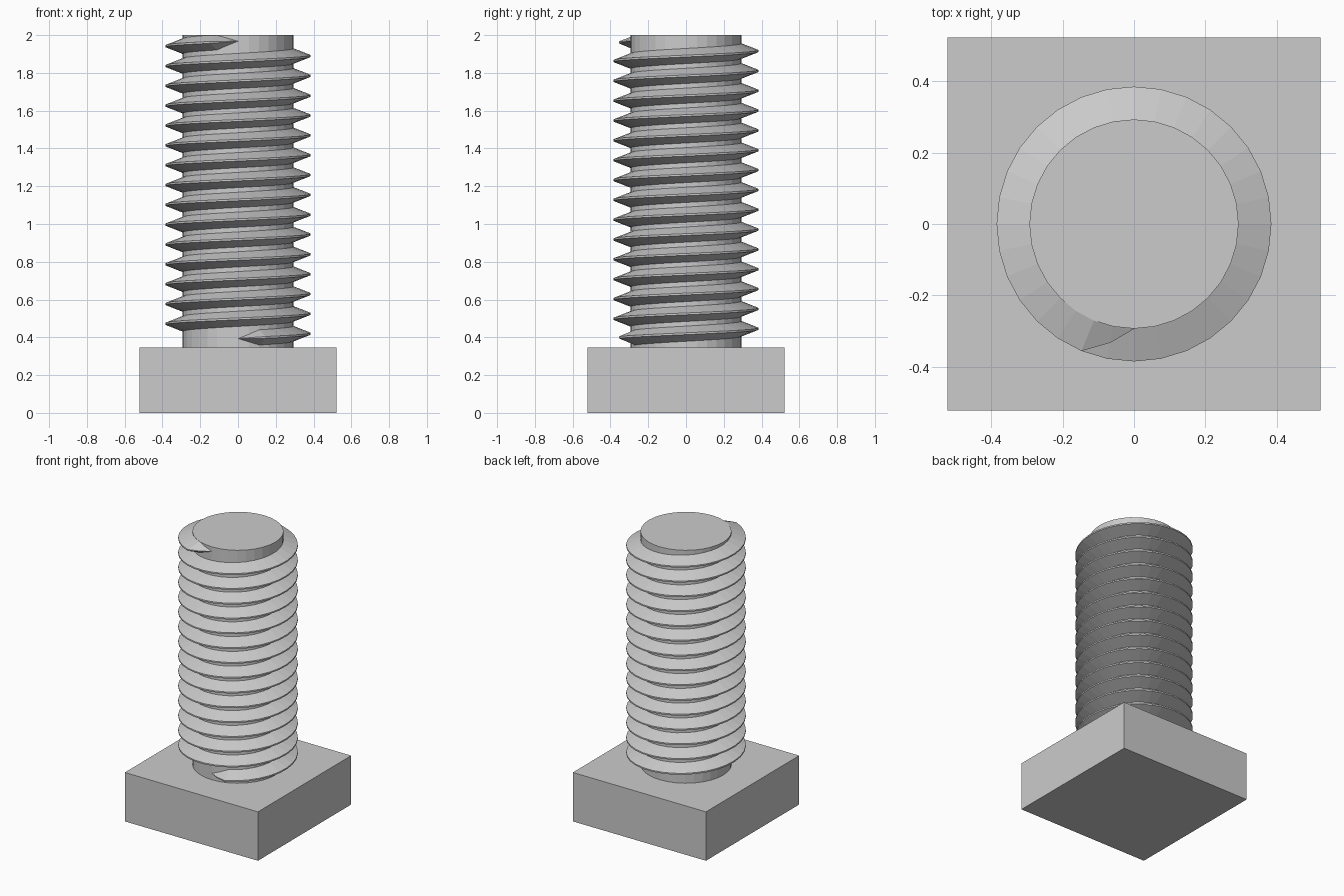
import bpy, bmesh
from math import pi, sin, cos

if "Cube" in bpy.data.objects:
    bpy.data.objects.remove(bpy.data.objects["Cube"])

HEAD_SIDE, HEAD_HEIGHT, TOTAL = 1.045, 0.347, 2.0
SHAFT_R, CREST_R = 0.293, 0.385
SIDES, TURNS, PITCH, START_Z = 32, 15, 0.105, 0.393
HALF_ROOT, HALF_CREST = 0.041, 0.005
TAPER_STEPS = 2

steel = bpy.data.materials.new("steel_grey")
steel.use_nodes = True
GREY = (0.6, 0.6, 0.6, 1)
steel.diffuse_color = GREY
steel.node_tree.nodes["Principled BSDF"].inputs["Base Color"].default_value = GREY


def finish(bm, name):
    bmesh.ops.recalc_face_normals(bm, faces=bm.faces)
    mesh = bpy.data.meshes.new(name)
    bm.to_mesh(mesh)
    bm.free()
    mesh.materials.append(steel)
    obj = bpy.data.objects.new(name, mesh)
    bpy.context.collection.objects.link(obj)
    return obj


# Square head
bm = bmesh.new()
bmesh.ops.create_cube(bm, size=1)
bmesh.ops.scale(bm, vec=(HEAD_SIDE, HEAD_SIDE, HEAD_HEIGHT), verts=bm.verts)
bmesh.ops.translate(bm, vec=(0, 0, HEAD_HEIGHT / 2), verts=bm.verts)
finish(bm, "head")

# Plain round shaft, resting on the head
bm = bmesh.new()
length = TOTAL - HEAD_HEIGHT
bmesh.ops.create_cone(bm, cap_ends=True, segments=SIDES, radius1=SHAFT_R,
                      radius2=SHAFT_R, depth=length)
bmesh.ops.translate(bm, vec=(0, 0, HEAD_HEIGHT + length / 2), verts=bm.verts)
finish(bm, "shaft")

# Right-handed thread: a trapezoid swept up a helix, fading out at both ends
bm = bmesh.new()
steps = SIDES * TURNS
rings = []
for i in range(steps + 1):
    angle = -pi / 2 + 2 * pi * i / SIDES
    z = START_Z + PITCH * i / SIDES
    fade = max(0.01, min(1, i / TAPER_STEPS, (steps - i) / TAPER_STEPS))
    root = SHAFT_R - 0.002
    crest = SHAFT_R + (CREST_R - SHAFT_R) * fade
    profile = [(root, -HALF_ROOT), (crest, -HALF_CREST),
               (crest, HALF_CREST), (root, HALF_ROOT)]
    rings.append([bm.verts.new((r * cos(angle), r * sin(angle), min(TOTAL, z + h * fade)))
                  for r, h in profile])
for a, b in zip(rings, rings[1:]):
    for j in range(4):
        k = (j + 1) % 4
        bm.faces.new((a[j], a[k], b[k], b[j]))
bm.faces.new(rings[0])
bm.faces.new(rings[-1])
finish(bm, "thread")
